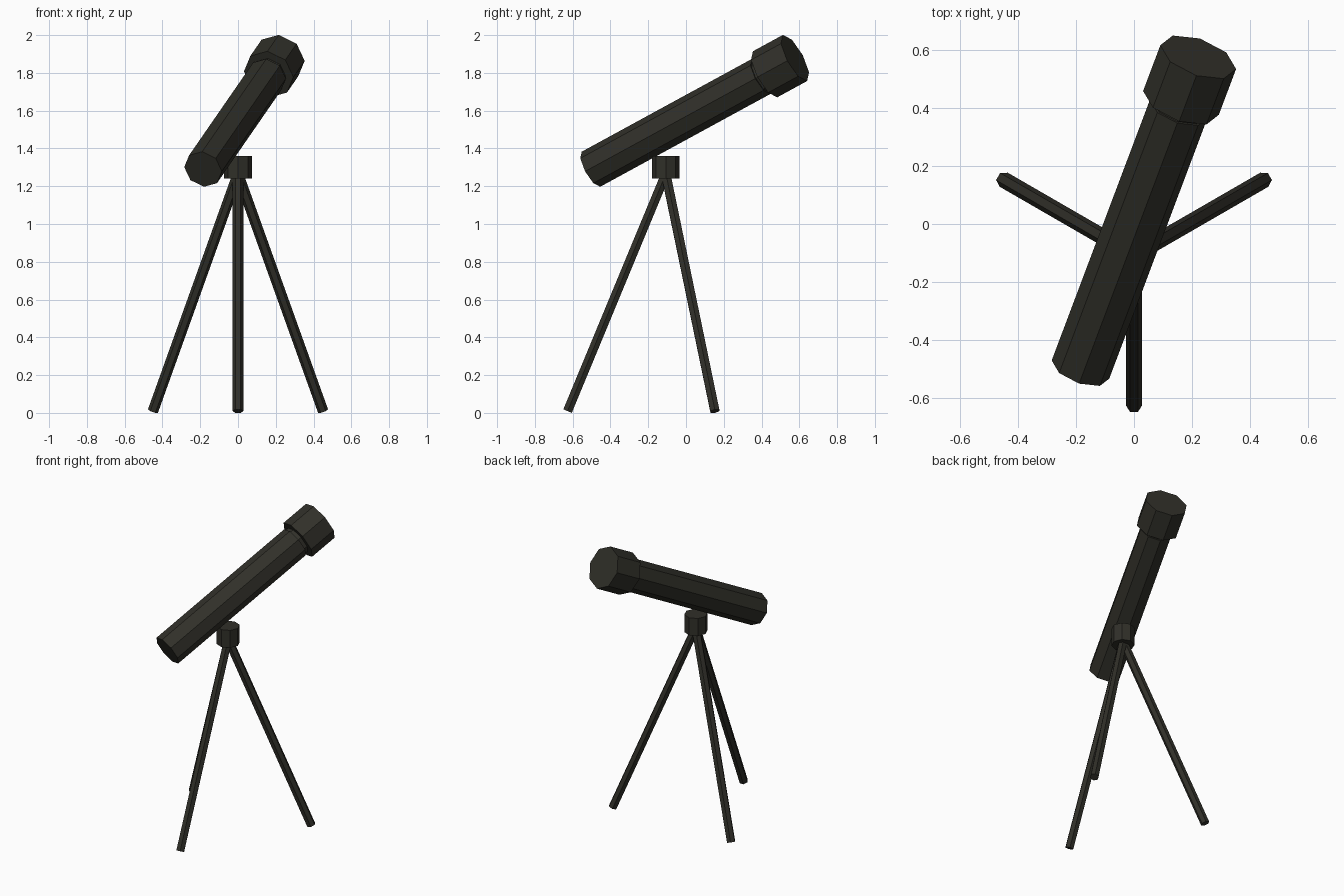
import bpy, bmesh, math
from mathutils import Vector

if "Cube" in bpy.data.objects:
    bpy.data.objects.remove(bpy.data.objects["Cube"])

mat = bpy.data.materials.new("dark olive metal")
mat.diffuse_color = (0.03, 0.029, 0.022, 1)
mat.use_nodes = True
mat.node_tree.nodes["Principled BSDF"].inputs["Base Color"].default_value = mat.diffuse_color


def prism(name, a, b, r, sides, side_axis, roll=0.0):
    """Closed flat-shaded prism from a to b; first corner lies on side_axis."""
    a, b = Vector(a), Vector(b)
    d = (b - a).normalized()
    e1 = Vector(side_axis)
    e1 = (e1 - d * e1.dot(d)).normalized()
    e2 = e1.cross(d)
    bm = bmesh.new()
    rings = []
    for c in (a, b):
        ring = []
        for i in range(sides):
            t = 2 * math.pi * i / sides + roll
            ring.append(bm.verts.new(c + r * (math.cos(t) * e1 + math.sin(t) * e2)))
        rings.append(ring)
    for i in range(sides):
        j = (i + 1) % sides
        bm.faces.new((rings[0][i], rings[0][j], rings[1][j], rings[1][i]))
    bm.faces.new(rings[0])
    bm.faces.new(rings[1])
    bmesh.ops.recalc_face_normals(bm, faces=bm.faces[:])
    me = bpy.data.meshes.new(name)
    bm.to_mesh(me)
    bm.free()
    me.materials.append(mat)
    ob = bpy.data.objects.new(name, me)
    bpy.context.collection.objects.link(ob)
    return ob


# Tripod: hub and three splayed legs
HUB_Y = -0.107
prism("tripod_hub", (0, HUB_Y, 1.24), (0, HUB_Y, 1.36), 0.073, 8, (1, 0, 0))
for name, deg in (("front_leg", -90), ("right_leg", 30), ("left_leg", 150)):
    c, s = math.cos(math.radians(deg)), math.sin(math.radians(deg))
    prism(name, (0.52 * c, HUB_Y + 0.52 * s, 0.0095), (0, HUB_Y, 1.265),
          0.028, 6, (-s, c, 0))

# Telescope: tube, neck and wide front cap along one tilted axis
low = Vector((-0.185, -0.503, 1.29))
end = Vector((0.222, 0.577, 1.879))
d = (end - low).normalized()
side = (d.y, -d.x, 0)
roll = math.radians(-7)
prism("tube", low, end - d * 0.215, 0.105, 8, side, roll)
prism("tube_neck", end - d * 0.23, end - d * 0.17, 0.095, 8, side, roll)
prism("tube_cap", end - d * 0.19, end, 0.138, 8, side, roll)
